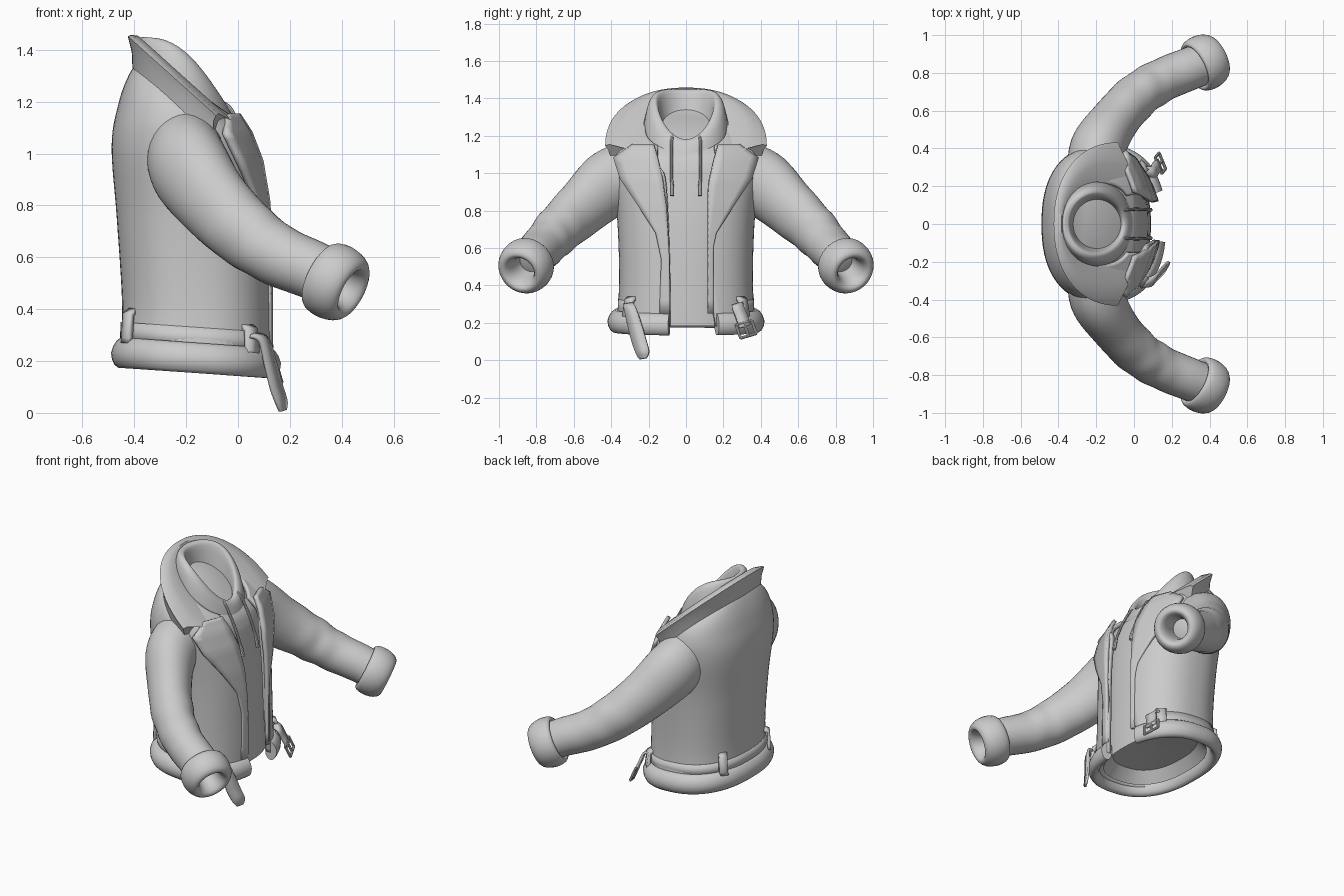
import bpy, bmesh, math
from mathutils import Vector as V

if "Cube" in bpy.data.objects:
    bpy.data.objects.remove(bpy.data.objects["Cube"])

N = 2.4  # squareness of the torso cross-sections
grey = bpy.data.materials.new("light grey")
grey.diffuse_color = (0.6, 0.6, 0.6, 1)
grey.use_nodes = True
grey.node_tree.nodes["Principled BSDF"].inputs["Base Color"].default_value = grey.diffuse_color


def loft(name, secs, closed=True, cap=False, thick=0, mirror=False, angle=40):
    """Skin a list of equally long point sections."""
    bm = bmesh.new()
    rows = [[bm.verts.new(p) for p in s] for s in secs]
    n = len(rows[0])
    for a, b in zip(rows, rows[1:]):
        for i in range(n if closed else n - 1):
            j = (i + 1) % n
            bm.faces.new((a[i], a[j], b[j], b[i]))
    if cap:
        bm.faces.new(rows[0])
        bm.faces.new(rows[-1])
    bmesh.ops.recalc_face_normals(bm, faces=bm.faces)
    me = bpy.data.meshes.new(name)
    bm.to_mesh(me)
    bm.free()
    ob = bpy.data.objects.new(name, me)
    bpy.context.collection.objects.link(ob)
    me.materials.append(grey)
    bpy.ops.object.select_all(action='DESELECT')
    ob.select_set(True)
    bpy.context.view_layer.objects.active = ob
    bpy.ops.object.shade_smooth_by_angle(angle=math.radians(angle))
    if thick:
        m = ob.modifiers.new("thickness", 'SOLIDIFY')
        m.thickness, m.offset = thick, 0
    if mirror:
        m = ob.modifiers.new("mirror", 'MIRROR')
        m.use_axis = (False, True, False)
        m.use_mirror_merge = False
    return ob


def smooth(rows, k):
    """Catmull-Rom interpolation of control tuples."""
    out = []
    for i in range(len(rows) - 1):
        a, b, c, d = (rows[max(0, min(len(rows) - 1, i + o))] for o in (-1, 0, 1, 2))
        for s in range(k):
            t = s / k
            out.append(tuple(
                0.5 * (2*q + (r-p)*t + (2*p-5*q+4*r-w)*t*t + (3*q-p-3*r+w)*t**3)
                for p, q, r, w in zip(a, b, c, d)))
    return out + [tuple(rows[-1])]


def oval(cx, rx, ry, z, slope, th, n=2.0, lift=0):
    """Point on a tilted super-ellipse whose sides may be lifted."""
    c, s = math.cos(th), math.sin(th)
    dx = rx * math.copysign(abs(c) ** (2 / n), c)
    return V((cx + dx, ry * math.copysign(abs(s) ** (2 / n), s), z - slope * dx + lift * s * s))


def sweep(a, b, count):
    return [a + (b - a) * i / (count - 1) for i in range(count)]


def circle(p, axis, r, ref=V((0, 0, 1)), n=24, fold=0, flat=1):
    side = axis.cross(ref).normalized()
    up = side.cross(axis).normalized()
    return [p + (side * flat * math.cos(t) + up * math.sin(t)) * r * (1 + fold * math.sin(2*t + 1))
            for t in (2 * math.pi * i / n for i in range(n))]


def tube(name, pts, n=8, ref=V((0, 0, 1)), fold=False, **kw):
    """Round tube along (x, y, z, radius, flatness) points."""
    secs = []
    for i, p in enumerate(pts):
        ax = V(pts[min(i+1, len(pts)-1)][:3]) - V(pts[max(i-1, 0)][:3])
        f = i / (len(pts) - 1)
        wave = 0.03 * math.sin(f * 44) * math.exp(-((f - .55) / .14) ** 2) if fold else 0
        secs.append(circle(V(p[:3]), ax.normalized(), p[3], ref, n, wave,
                           p[4] if len(p) > 4 else 1))
    return loft(name, secs, **kw)


def strap(name, pts, across, width, thick=.014, **kw):
    w = V(across).normalized() * width / 2
    return loft(name, [[V(p) - w, V(p) + w] for p in pts], closed=False, thick=thick, **kw)


def edge(y, ry):
    return math.asin((y / ry) ** (N / 2))


# Jacket shell, open at the front: cx, rx, ry, z, slope, right and left edge
body = [(-.16, .283, .36, .20, .07, .16, .085),
        (-.158, .277, .345, .42, .03, .125, .085),
        (-.175, .28, .355, .75, 0, .12, .095),
        (-.20, .275, .385, 1.0, .1, .13, .11),
        (-.195, .255, .385, 1.11, .3, .15, .14),
        (-.185, .225, .34, 1.185, .5, .16, .15),
        (-.18, .18, .215, 1.24, .7, .15, .15)]
rows = smooth(body, 6)
loft("jacket_body", [[oval(*r[:5], t, N) for t in
                      sweep(edge(r[5], r[2]), 2*math.pi - edge(r[6], r[2]), 64)]
                     for r in rows], closed=False, thick=.025)

# Sweatshirt worn underneath, closed off at the waist
floor = [(-.16, .04, .04, .29, .03), (-.16, .2, .27, .27, .05)]
shirt = [(r[0], r[1]-.033, r[2]-.035, r[3], r[4]) for r in rows]
loft("inner_shirt", [[oval(*r, 2*math.pi*i/48, N) for i in range(48)]
                     for r in floor + shirt], cap=True)

# Hood folded round the neck with raised sides and a closed bowl inside
hood = [(-.20, .19, .20, 1.12, .5, 0), (-.20, .20, .225, 1.22, .75, .01),
        (-.20, .18, .205, 1.295, .82, .05), (-.20, .158, .175, 1.312, .85, .075),
        (-.20, .138, .15, 1.30, .88, .07), (-.195, .12, .13, 1.22, .65, .03),
        (-.185, .10, .11, 1.12, .2, 0), (-.18, .01, .01, 1.09, 0, 0)]
loft("hood", [[oval(*r[:5], 2*math.pi*i/48, 2, r[5]) for i in range(48)]
              for r in smooth(hood, 4)], cap=True)

# Wide turned-out collar: each ring has its own front end angle
rings = [((-.11, .295, .395, 1.07, .72), 88), ((-.095, .315, .415, 1.125, .85), 90),
         ((-.085, .34, .432, 1.147, .9), 90), ((-.09, .322, .41, 1.168, .9), 88),
         ((-.13, .255, .32, 1.225, .9), 66), ((-.17, .20, .225, 1.25, .9), 48)]
loft("collar", [[oval(*r, math.radians(e + (360 - 2*e) * s), 2.2) for r, e in rings]
                for s in sweep(0, 1, 49)], cap=True, angle=50)

# Lapels: height, inner edge, outer edge, front depth
lapel = [(.25, .085, .14, .125), (.54, .088, .13, .124), (.68, .095, .16, .122),
         (.82, .105, .25, .115), (.97, .125, .35, .095), (1.08, .15, .385, .06),
         (1.15, .17, .285, .02)]
for side, name, low in ((1, "right_lapel", .118), (-1, "left_lapel", 0)):
    secs = []
    for a, b in zip(lapel, lapel[1:]):
        for t in (0, .25, .5, .75) + ((1,) if b is lapel[-1] else ()):
            z, yi, yo, x = (p + (q - p) * t for p, q in zip(a, b))
            yi = max(yi, low)
            yo = max(yo, yi + .025)
            secs.append([V((x - .25*max(0, y-.1) - .5*max(0, y-.1)**2, side * y, z))
                         for y in sweep(yi, yo, 6)])
    loft(name, secs, closed=False, thick=.022)

# Padded hem roll
hem = (-.16, .295, .385, .212, .07)
secs = []
for t in sweep(edge(.165, .385), 2*math.pi - edge(.09, .385), 64):
    p, out = oval(*hem, t, N), V((math.cos(t), math.sin(t), 0))
    secs.append([p + out * (.035 * math.cos(a) - .012 * max(0, math.sin(a)))
                 + V((0, 0, .06 * math.sin(a)))
                 for a in (2*math.pi*i/14 for i in range(14))])
loft("hem_roll", secs, cap=True)

# Waist belt and its loops
loft("waist_belt", [[oval(-.159, rx, rx + .069, z, .07, t, N)
                     for t in sweep(edge(.29, .36), 2*math.pi - edge(.29, .36), 56)]
                    for z, rx in ((.25, .293), (.33, .290))], closed=False, thick=.008)
strap("back_belt_loop", [(-.43, .225, .27), (-.428, .232, .29), (-.423, .23, .38), (-.405, .21, .395)],
      (.6, .8, 0), .05, .02, mirror=True)
strap("front_belt_loop", [(.05, .31, .22), (.055, .313, .24), (.05, .303, .32), (.03, .285, .335)],
      (.7, -.7, 0), .06, .02, mirror=True)

# Hanging belt end on one side, buckle end on the other
w = V((.45, .85, .15)).normalized()
path = smooth([(.06, -.31, .30, .03), (.10, -.30, .28, .034), (.125, -.275, .19, .04),
               (.148, -.25, .10, .042), (.168, -.232, .04, .038), (.173, -.23, .008, .02)], 4)
loft("belt_end", [[V(p[:3]) - w * p[3], V(p[:3]) + w * p[3]] for p in path],
     closed=False, thick=.014)
strap("buckle_strap", smooth([(.06, .28, .30), (.10, .275, .29), (.115, .295, .24),
                              (.135, .315, .18)], 4), (-.35, .85, .25), .065)
u, d, c = V((-.35, .85, .25)).normalized(), V((.25, .3, -.85)).normalized(), V((.14, .322, .165))
corners = [c + u*a*.047 + d*b*.038 for a, b in ((-1, -1), (1, -1), (1, 1), (-1, 1))]
bars = [(corners[i], corners[(i+1) % 4]) for i in range(4)] + [(c - d*.038, c + d*.038)]
for i, (a, b) in enumerate(bars):
    tube("buckle_bar_%d" % (i+1), [(*a, .008), (*b, .008)], ref=V((1, 0, 0)), cap=True)

# Drawstrings with thicker tips
tube("drawstring", smooth([(-.07, .07, 1.20, .008), (-.035, .076, 1.18, .008), (-.005, .078, 1.13, .008),
                           (.035, .078, 1.05, .008), (.065, .077, .97, .008), (.078, .075, .925, .011),
                           (.088, .075, .88, .011)], 3),
     ref=V((0, 1, 0)), cap=True, mirror=True)

# Sleeves, narrower front to back at the top, with light folds at the elbow
arm = [(-.20, .24, 1.01, .175, .85), (-.19, .40, .95, .18, .83), (-.10, .55, .82, .155, .83),
       (.02, .68, .70, .135, .9), (.15, .762, .61, .12, .96), (.29, .82, .55, .113, 1),
       (.37, .85, .51, .11, 1)]
tube("sleeve", smooth(arm, 7), n=32, fold=True, mirror=True)

# Padded cuffs, rolled in to a closed opening
axis, mid = V((.80, .40, -.42)).normalized(), V((.382, .86, .5))
cuff = [(-.06, .105), (-.075, .125), (-.06, .142), (-.02, .149), (.025, .144), (.06, .128),
        (.075, .105), (.065, .085), (.03, .068), (-.03, .06), (-.10, .055)]
loft("cuff", [circle(mid + axis * h, axis, r, n=32) for h, r in smooth(cuff, 2)],
     cap=True, mirror=True, angle=60)
